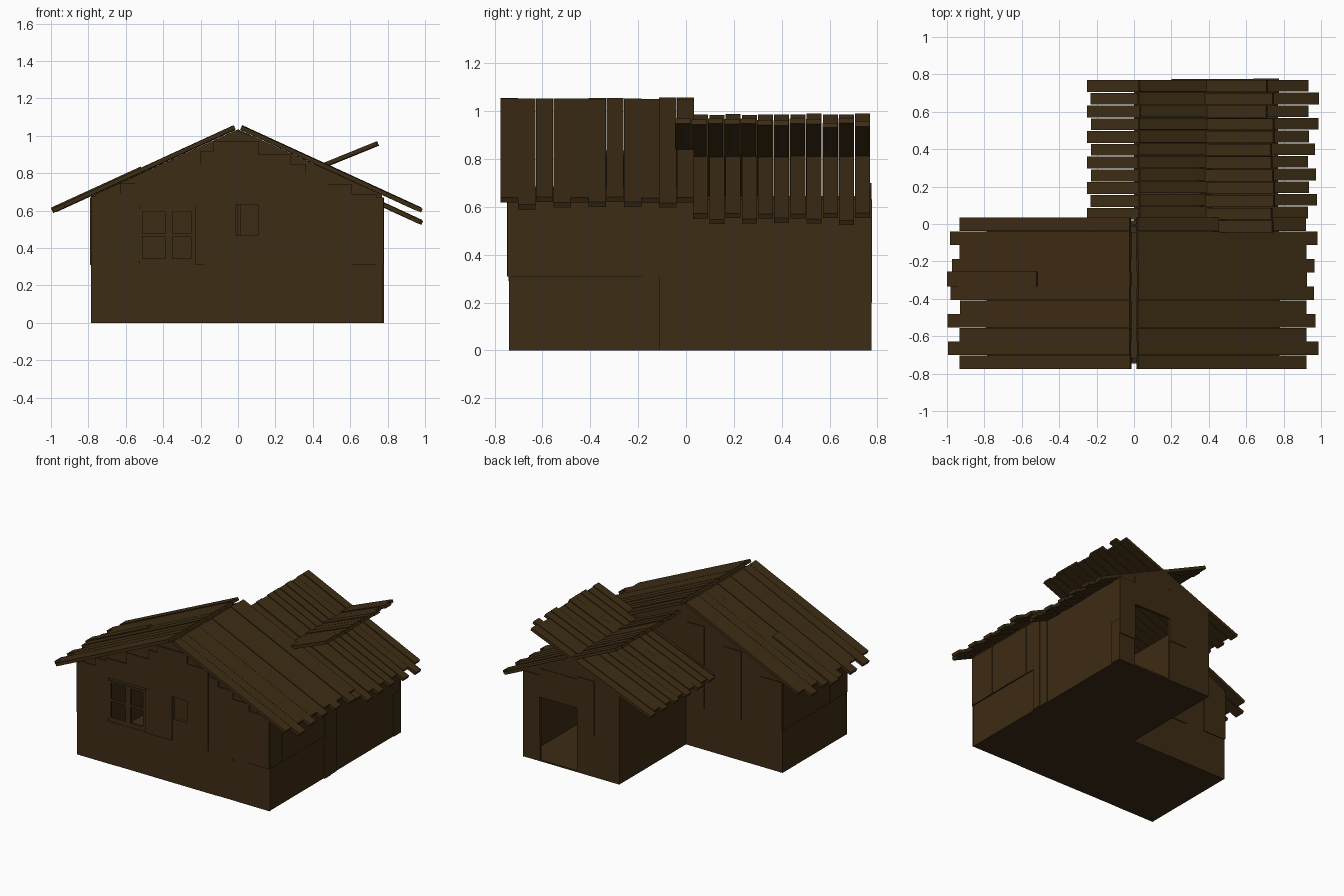
import bpy, bmesh, math, random
from mathutils import Vector

if "Cube" in bpy.data.objects:
    bpy.data.objects.remove(bpy.data.objects["Cube"])
random.seed(4)

wood = bpy.data.materials.new("dark_wood")
wood.diffuse_color = (0.046, 0.025, 0.007, 1)
wood.use_nodes = True
wood.node_tree.nodes["Principled BSDF"].inputs["Base Color"].default_value = wood.diffuse_color


def build(name, prisms):
    """One object from prisms: (axis, profile points, from, to)."""
    bm = bmesh.new()
    for axis, pts, a, b in prisms:
        def place(p, d):
            return {'x': (d, p[0], p[1]), 'y': (p[0], d, p[1]),
                    'z': (p[0], p[1], d)}[axis]
        lo = [bm.verts.new(place(p, a)) for p in pts]
        hi = [bm.verts.new(place(p, b)) for p in pts]
        bm.faces.new(lo)
        bm.faces.new(hi[::-1])
        for i in range(len(pts)):
            j = (i + 1) % len(pts)
            bm.faces.new((lo[i], hi[i], hi[j], lo[j]))
    bmesh.ops.recalc_face_normals(bm, faces=bm.faces)
    me = bpy.data.meshes.new(name)
    bm.to_mesh(me)
    bm.free()
    me.materials.append(wood)
    ob = bpy.data.objects.new(name, me)
    bpy.context.collection.objects.link(ob)
    return ob


def rect(a, b, c, d):
    return [(a, c), (b, c), (b, d), (a, d)]


def main_h(x):      # underside of main roof
    return 1.035 - 0.455 * abs(x)


def wing_h(x):      # underside of wing roof
    return 0.805 - (0.46 * (x - 0.38) if x > 0.38 else 0.41 * (0.38 - x))


def column(a, b, z, h):     # wall strip with sloping top
    return [(a, z), (b, z), (b, h(b)), (a, h(a))]


# Floor
build("floor", [('z', [(-.78, -.735), (.77, -.735), (.77, .77), (0, .77),
                       (0, 0), (-.78, 0)], 0, 0.012)])

# Front wall with window and missing board
front = [column(-.78, -.53, 0, main_h), rect(-.53, -.23, 0, .33),
         column(-.53, -.23, .61, main_h), column(-.23, -.01, 0, main_h),
         rect(-.01, .11, 0, .47), column(-.01, .11, .63, main_h),
         column(.11, .77, 0, main_h)]
build("front_wall", [('y', p, -.735, -.72) for p in front])

# Back wall of main block, with gable above the wing
build("main_back_wall", [('y', column(-.78, 0, 0, main_h), -.015, 0),
                         ('y', column(0, .77, .64, main_h), -.015, 0)])

# Wing back wall with doorway
back = [column(0, .34, 0, wing_h), column(.34, .38, .47, wing_h),
        column(.38, .64, .47, wing_h), column(.64, .77, 0, wing_h)]
build("wing_back_wall", [('y', p, .755, .77) for p in back])

# Side walls
build("left_wall", [('x', rect(-.735, 0, 0, .68), -.78, -.765)])
build("right_wall", [('x', rect(-.735, 0, 0, .685), .755, .77),
                     ('x', rect(0, .77, 0, .63), .755, .77)])
build("wing_left_wall", [('x', rect(0, .77, 0, .645), 0, .015)])

# Front cladding: long upper boards, short lower boards
boards = []
edges = [-.785, -.76, -.63, -.55]
for a, b in zip(edges, edges[1:]):
    boards.append((a, b, .31, min(main_h(a), main_h(b))))
boards += [(-.55, -.38, .63, .77), (-.38, -.2, .63, .85),
           (-.55, -.527, .31, .63), (-.227, -.2, .31, .63),
           (-.2, -.13, .31, .92), (-.13, -.01, .31, .97),
           (-.01, .11, .31, .47), (-.01, .11, .63, .97),
           (.11, .28, .31, .9), (.28, .36, .30, .85),
           (.36, .48, .29, .8), (.48, .61, .31, .74),
           (.61, .74, .31, .69), (.74, .775, .31, .67)]
clad = [('y', rect(*b), -.742 - random.uniform(0, .006), -.734) for b in boards]
low = [-.785, -.6, -.46, -.33, -.18, -.03, .11, .27, .36, .5, .64, .775]
for a, b in zip(low, low[1:]):
    clad.append(('y', rect(a, b, 0, .31), -.737 - random.uniform(0, .003), -.734))
build("front_boards", clad)

# Side cladding
right, left = [], []
y = -.742
while y < -.03:
    w = .07
    z0 = .31 if y < -.12 else 0
    right.append(('x', rect(y, y + w, z0, .67), .768, .775 + random.uniform(0, .006)))
    left.append(('x', rect(y, min(y + w, 0), .31, .67),
                 -.785 - random.uniform(0, .006), -.778))
    y += w
right.append(('x', rect(.69, .775, 0, .31), .768, .776))
build("right_boards", right)
build("left_boards", left)

# Back cladding, a few loose boards
build("back_boards", [('y', rect(.64, .775, .2, .63), .768, .777),
                      ('y', rect(.2, .34, .3, .7), .768, .775),
                      ('y', rect(.34, .64, .47, .68), .768, .774),
                      ('y', rect(-.78, -.6, .3, .66), -.002, .006),
                      ('y', rect(-.45, -.3, .3, .8), -.002, .006),
                      ('y', rect(-.15, -.01, .3, .9), -.002, .006)])

# Window frame with cross bars
bars = [(-.53, -.51, .33, .61), (-.25, -.23, .33, .61), (-.53, -.23, .33, .345),
        (-.53, -.23, .595, .61), (-.39, -.35, .33, .61), (-.53, -.23, .462, .478)]
build("window_frame", [('y', rect(*b), -.74, -.725) for b in bars])


def roof(name, top, end, y0, y1, n, gap, low_jit, up_jit=0.0, thick=.022):
    """Row of planks running down a slope; top and end lie on the upper face."""
    top, end = Vector(top), Vector(end)
    d = (end - top).normalized()
    nrm = Vector((-d.y, d.x))
    if nrm.y < 0:
        nrm = -nrm
    step = (y1 - y0) / n
    planks = []
    for i in range(n):
        lift = nrm * random.uniform(-.003, .003)
        ext = low_jit * (random.uniform(.6, 1) if i % 2 else random.uniform(0, .1))
        a = top - d * random.uniform(0, up_jit) + lift
        b = end + d * ext + lift
        pts = [tuple(p) for p in (a, b, b - nrm * thick, a - nrm * thick)]
        planks.append(('y', pts, y0 + i * step, y0 + (i + 1) * step - gap))
    return build(name, planks)


# Main roof slopes, and one loose plank on the left slope
roof("main_roof_right", (.025, 1.053), (.92, .642), -.775, .035, 11, .001, .075, .004)
roof("main_roof_left", (-.025, 1.053), (-.93, .638), -.775, .035, 11, .001, .075, .004)
roof("loose_plank", (-.52, .834), (-1.0, .614), -.335, -.255, 1, 0, 0)

# Wing roof: the two slopes cross and overshoot the ridge
roof("wing_roof_right", (.035, .985), (.93, .573), .03, .775, 11, .005, .07, .008)
roof("wing_roof_left", (.70, .952), (-.23, .575), -.045, .775, 12, .005, .025, .05)
